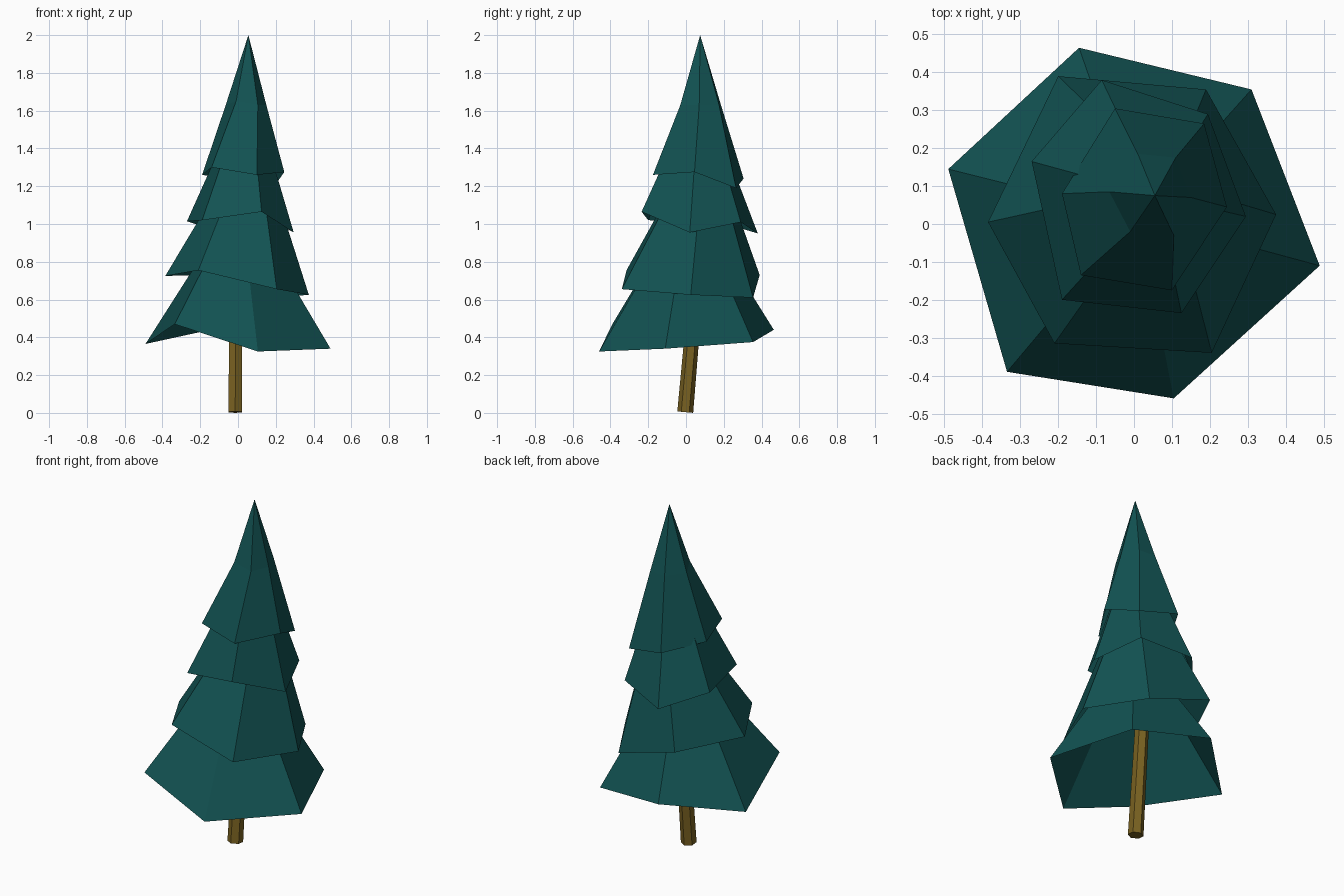
import bpy, bmesh, math

if "Cube" in bpy.data.objects:
    bpy.data.objects.remove(bpy.data.objects["Cube"])


def material(name, rgb):
    m = bpy.data.materials.new(name)
    m.diffuse_color = (*rgb, 1)
    m.use_nodes = True
    m.node_tree.nodes["Principled BSDF"].inputs["Base Color"].default_value = m.diffuse_color
    return m


def loft(name, rings, mat, apex=None, caps=False):
    """Skin a stack of equal-sided rings, optionally ending in a point."""
    bm = bmesh.new()
    loops = [[bm.verts.new(p) for p in ring] for ring in rings]
    n = len(loops[0])
    for lo, hi in zip(loops, loops[1:]):
        for i in range(n):
            j = (i + 1) % n
            bm.faces.new((lo[i], lo[j], hi[j], hi[i]))
    if apex:
        tip = bm.verts.new(apex)
        for i in range(n):
            bm.faces.new((loops[-1][i], loops[-1][(i + 1) % n], tip))
    if caps:
        bm.faces.new(loops[0][::-1])
        bm.faces.new(loops[-1])
    me = bpy.data.meshes.new(name)
    bm.to_mesh(me)
    bm.free()
    me.materials.append(mat)
    ob = bpy.data.objects.new(name, me)
    bpy.context.collection.objects.link(ob)
    return ob


needles = material("needles", (0.006, 0.085, 0.085))
bark = material("bark", (0.19, 0.12, 0.015))

# Uneven open skirts: six rim points (counter-clockwise from the front left)
rim_1 = [(-0.335, -0.39, 0.47), (0.105, -0.46, 0.325), (0.49, -0.11, 0.34),
         (0.31, 0.355, 0.375), (-0.145, 0.465, 0.44), (-0.49, 0.145, 0.365)]
rim_2 = [(-0.21, -0.315, 0.755), (0.205, -0.34, 0.655), (0.375, 0.025, 0.625),
         (0.19, 0.355, 0.61), (-0.2, 0.39, 0.73), (-0.385, 0.005, 0.725)]
rim_3 = [(-0.19, -0.2, 1.02), (0.125, -0.235, 1.065), (0.295, 0.02, 0.955),
         (0.195, 0.29, 1.01), (-0.085, 0.38, 0.95), (-0.27, 0.165, 1.015)]
rim_4 = [(-0.14, -0.135, 1.30), (0.1, -0.175, 1.26), (0.245, 0.045, 1.275),
         (0.185, 0.265, 1.19), (-0.05, 0.305, 1.24), (-0.19, 0.08, 1.26)]
# Bend in the top tier
mid_4 = [(-0.01, -0.02, 1.65), (0.105, -0.03, 1.63), (0.15, 0.07, 1.63),
         (0.11, 0.175, 1.63), (0.01, 0.185, 1.63), (-0.065, 0.085, 1.63)]

loft("bottom_branches", [rim_1], needles, (0.01, 0.02, 1.15))
loft("lower_branches", [rim_2], needles, (0.09, 0.11, 1.52))
loft("upper_branches", [rim_3], needles, (0.06, 0.075, 1.75))
loft("top_branches", [rim_4, mid_4], needles, (0.055, 0.075, 2.0))


# Leaning six-sided trunk
def trunk_ring(cx, cy, z, r):
    ring = []
    for k in range(6):
        a = math.radians(60 * k + 30)
        dy = r * math.sin(a)
        ring.append((cx + r * math.cos(a), cy + dy, z - 0.09 * dy))
    return ring


loft("trunk", [trunk_ring(-0.015, -0.004, 0.004, 0.042),
               trunk_ring(-0.01, 0.07, 0.85, 0.036)], bark, caps=True)
